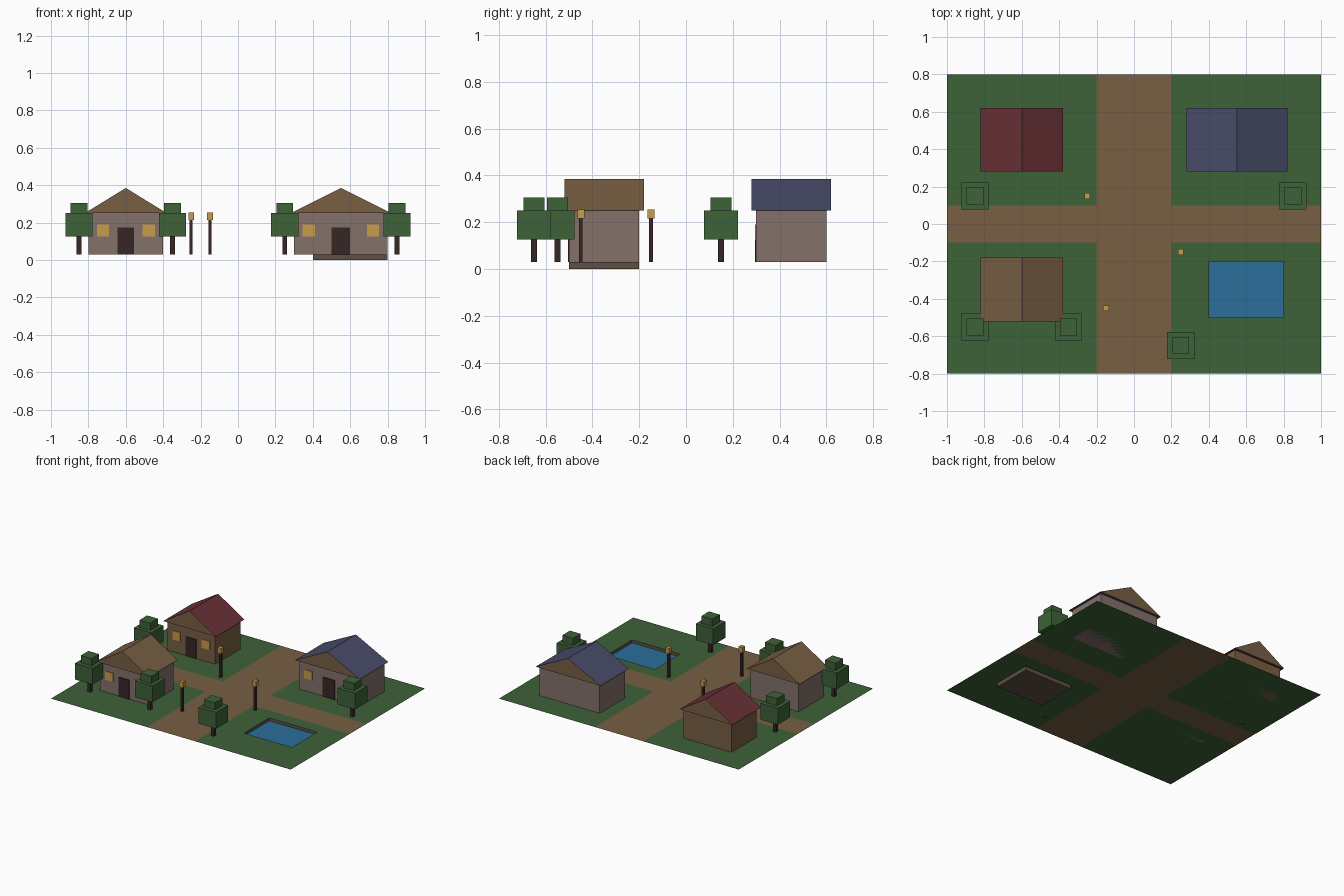
import bpy
import bmesh

if "Cube" in bpy.data.objects:
    bpy.data.objects.remove(bpy.data.objects["Cube"], do_unlink=True)

GROUND = 0.03


def material(name, hex_code):
    """Flat material from an sRGB hex code, stored as linear values."""
    rgb = [int(hex_code[i:i + 2], 16) / 255 for i in (0, 2, 4)]
    colour = [((c + 0.055) / 1.055) ** 2.4 for c in rgb] + [1]
    mat = bpy.data.materials.new(name)
    mat.use_nodes = True
    mat.diffuse_color = colour
    shader = mat.node_tree.nodes["Principled BSDF"]
    shader.inputs["Base Color"].default_value = colour
    shader.inputs["Roughness"].default_value = 0.9
    return mat


GRASS = material("grass_green", "3d6238")
EARTH = material("earth_brown", "785f43")
WALL = material("plaster_grey", "83716a")
RED = material("roof_red", "6a3136")
BLUE = material("roof_blue", "484c68")
DARK = material("dark_wood", "382626")
GOLD = material("warm_glow", "c89c4a")
WATER = material("water_blue", "2b6e9a")
STONE = material("pool_stone", "5e5044")


def finish(name, bm, *mats):
    mesh = bpy.data.meshes.new(name)
    bm.to_mesh(mesh)
    bm.free()
    for mat in mats:
        mesh.materials.append(mat)
    obj = bpy.data.objects.new(name, mesh)
    bpy.context.collection.objects.link(obj)
    return obj


def box(name, x, y, z, mat):
    """Box from (low, high) ranges on each axis."""
    bm = bmesh.new()
    bmesh.ops.create_cube(bm, size=1)
    for v in bm.verts:
        v.co = [r[0] if c < 0 else r[1] for c, r in zip(v.co, (x, y, z))]
    return finish(name, bm, mat)


def around(centre, width):
    return (centre - width / 2, centre + width / 2)


# Ground sheet: crossing dirt roads, with an opening for the pool
def ground():
    xs = [-1, -0.2, 0.2, 0.4, 0.8, 1]
    ys = [-0.8, -0.5, -0.2, -0.1, 0.1, 0.8]
    bm = bmesh.new()
    grid = [[bm.verts.new((x, y, GROUND)) for y in ys] for x in xs]
    for i in range(len(xs) - 1):
        for j in range(len(ys) - 1):
            if xs[i] == 0.4 and ys[j] == -0.5:
                continue
            face = bm.faces.new((grid[i][j], grid[i + 1][j],
                                 grid[i + 1][j + 1], grid[i][j + 1]))
            face.material_index = int(xs[i] == -0.2 or ys[j] == -0.1)
    finish("ground", bm, GRASS, EARTH)


# Pool: open basin under the ground, with water inside
def pool():
    x, y = (0.4, 0.8), (-0.5, -0.2)
    basin = box("pool_basin", x, y, (0, GROUND), STONE)
    bm = bmesh.new()
    bm.from_mesh(basin.data)
    top = [f for f in bm.faces if f.normal.z > 0.5]
    bmesh.ops.delete(bm, geom=top, context="FACES_ONLY")
    bm.to_mesh(basin.data)
    bm.free()
    bm = bmesh.new()
    bm.faces.new([bm.verts.new((px, py, 0.008)) for px, py in
                  ((x[0], y[0]), (x[1], y[0]), (x[1], y[1]), (x[0], y[1]))])
    finish("pool_water", bm, WATER)


# Gable roof: coloured slopes and underside, wooden gable ends
def roof(name, x, y, low, high, mat):
    bm = bmesh.new()
    mid = sum(x) / 2
    a, b = [[bm.verts.new(p) for p in
             ((x[0], yy, low), (x[1], yy, low), (mid, yy, high))] for yy in y]
    for end in (a, b):
        bm.faces.new(end).material_index = 1
    for i in range(3):
        k = (i + 1) % 3
        bm.faces.new((a[i], a[k], b[k], b[i]))
    bmesh.ops.recalc_face_normals(bm, faces=bm.faces)
    finish(name, bm, mat, EARTH)


def house(label, x, y, wall_mat, roof_mat):
    eave, over = 0.25, 0.02
    mid, front = sum(x) / 2, (y[0] - 0.005, y[0] + 0.003)
    door = 0.09 * (x[1] - x[0]) / 0.4 if x[1] - x[0] < 0.45 else 0.1
    box(label + "_walls", x, y, (GROUND, eave), wall_mat)
    roof(label + "_roof", (x[0] - over, x[1] + over),
         (y[0] - over, y[1] + over), eave, 0.385, roof_mat)
    box(label + "_door", around(mid, door), front, (GROUND, 0.175), DARK)
    for side, cx in (("right", x[0] + 0.078), ("left", x[1] - 0.078)):
        box(f"{label}_{side}_window", around(cx, 0.066), front,
            (0.125, 0.191), GOLD)


def tree(number, x, y):
    for part, width, z, mat in (("trunk", 0.025, (GROUND, 0.13), DARK),
                                ("lower_foliage", 0.145, (0.127, 0.25), GRASS),
                                ("upper_foliage", 0.09, (0.25, 0.305), GRASS)):
        box(f"tree_{number}_{part}", around(x, width), around(y, width), z, mat)


def lamp(number, x, y):
    for part, width, z, mat in (("post", 0.016, (GROUND, 0.22), DARK),
                                ("lantern", 0.03, (0.215, 0.255), GOLD)):
        box(f"lamp_{number}_{part}", around(x, width), around(y, width), z, mat)


ground()
pool()

house("front_house", (-0.8, -0.4), (-0.5, -0.2), WALL, EARTH)
house("red_house", (-0.8, -0.4), (0.3, 0.6), EARTH, RED)
house("blue_house", (0.3, 0.8), (0.3, 0.6), WALL, BLUE)

for n, spot in enumerate([(-0.85, 0.15), (0.85, 0.15), (-0.85, -0.55),
                          (-0.35, -0.55), (0.25, -0.65)], 1):
    tree(n, *spot)
for n, spot in enumerate([(-0.25, 0.15), (0.25, -0.15), (-0.15, -0.45)], 1):
    lamp(n, *spot)
